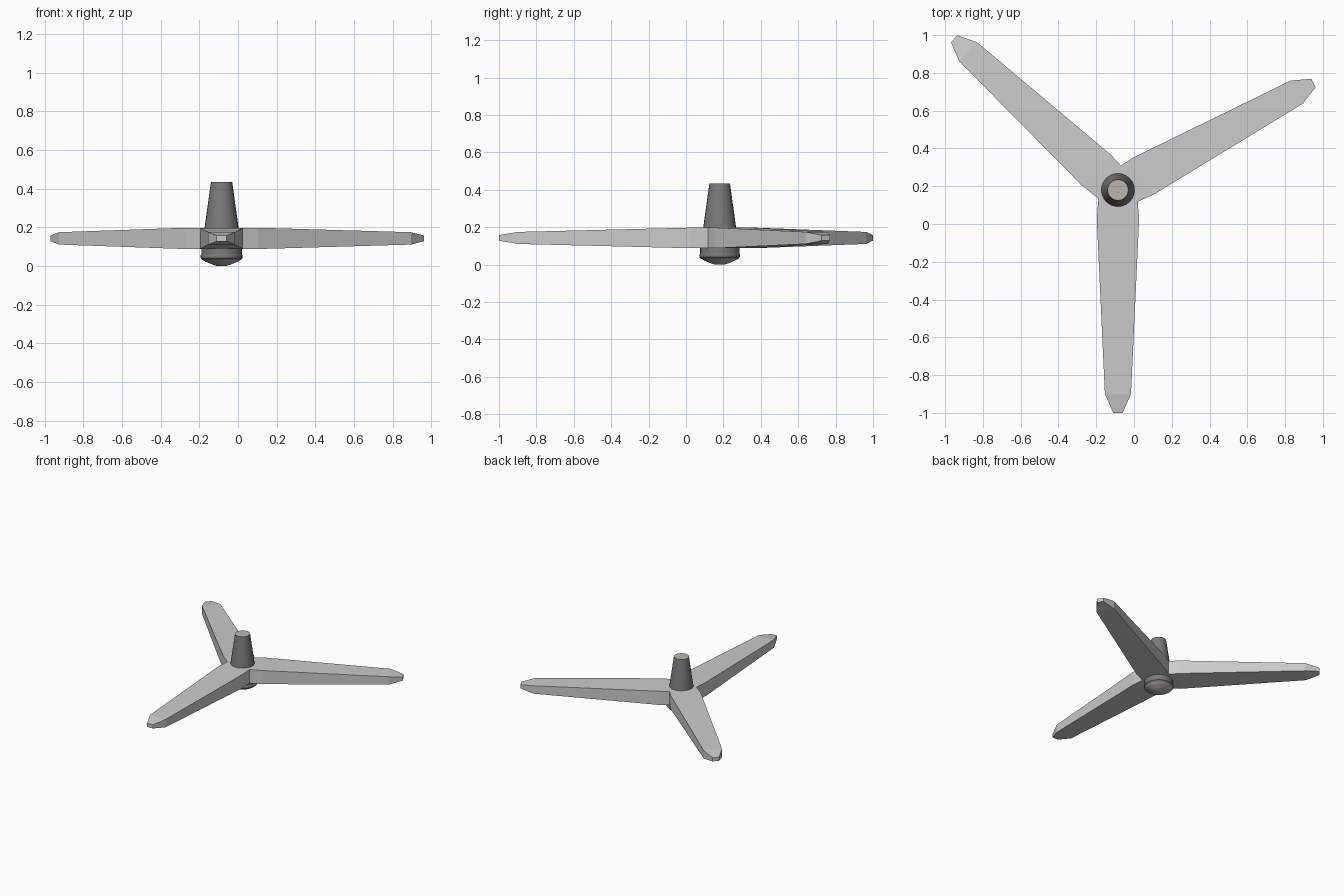
import bpy, bmesh, math

if "Cube" in bpy.data.objects:
    bpy.data.objects.remove(bpy.data.objects["Cube"])

HUB = (-0.085, 0.18)
MID_Z = 0.143


def material(name, rgb):
    m = bpy.data.materials.new(name)
    m.diffuse_color = (*rgb, 1)
    m.use_nodes = True
    m.node_tree.nodes["Principled BSDF"].inputs["Base Color"].default_value = m.diffuse_color
    return m


def add_object(name, bm, mats=()):
    bmesh.ops.recalc_face_normals(bm, faces=bm.faces)
    me = bpy.data.meshes.new(name)
    bm.to_mesh(me)
    bm.free()
    ob = bpy.data.objects.new(name, me)
    bpy.context.collection.objects.link(ob)
    for m in mats:
        me.materials.append(m)
    ob.location = (*HUB, 0)
    return ob


def blade(name, angle):
    # Rectangular sections: distance, half width, half height
    sections = [(0, 0.10, 0.055), (0.155, 0.112, 0.055),
                (1.08, 0.069, 0.032), (1.18, 0.025, 0.015)]
    bm = bmesh.new()
    rings = []
    for d, w, h in sections:
        rings.append([bm.verts.new((d, sy * w, MID_Z + sz * h))
                      for sy, sz in ((-1, -1), (1, -1), (1, 1), (-1, 1))])
    for a, b in zip(rings, rings[1:]):
        for i in range(4):
            j = (i + 1) % 4
            bm.faces.new((a[i], a[j], b[j], b[i]))
    bm.faces.new(rings[0])
    bm.faces.new(rings[-1])
    ob = add_object(name, bm)
    ob.rotation_euler.z = math.radians(angle)


def lathe(name, profile, mats, pick, sides=24):
    # Revolve (radius, z) points, capping both ends
    bm = bmesh.new()
    rings = [[bm.verts.new((r * math.cos(2 * math.pi * i / sides),
                            r * math.sin(2 * math.pi * i / sides), z))
              for i in range(sides)] for r, z in profile]
    for a, b in zip(rings, rings[1:]):
        for i in range(sides):
            j = (i + 1) % sides
            bm.faces.new((a[i], a[j], b[j], b[i]))
    bm.faces.new(rings[0])
    bm.faces.new(rings[-1])
    for f in bm.faces:
        f.material_index = pick(f.calc_center_median().z)
    ob = add_object(name, bm, mats)
    bpy.ops.object.select_all(action='DESELECT')
    ob.select_set(True)
    bpy.context.view_layer.objects.active = ob
    bpy.ops.object.shade_smooth_by_angle(angle=math.radians(30))


dark = material("dark_metal", (0.2, 0.2, 0.2))
tan = material("cap_tan", (0.5, 0.47, 0.42))
pale = material("nose_grey", (0.5, 0.46, 0.45))

# Three unevenly spaced blades
for name, angle in (("front_blade", -90), ("right_blade", 28.7), ("left_blade", 137.3)):
    blade(name, angle)

# Tapered shaft above the blades
lathe("shaft", [(0.091, 0.16), (0.088, 0.198), (0.055, 0.435)], (dark, tan),
      lambda z: 1 if z > 0.43 else 0)

# Rounded nose below the blades
lathe("nose", [(0.025, 0), (0.05, 0.009), (0.08, 0.021), (0.10, 0.032),
               (0.109, 0.042), (0.109, 0.054), (0.105, 0.06), (0.105, 0.12)],
      (dark, pale), lambda z: 1 if z < 0.03 else 0)
